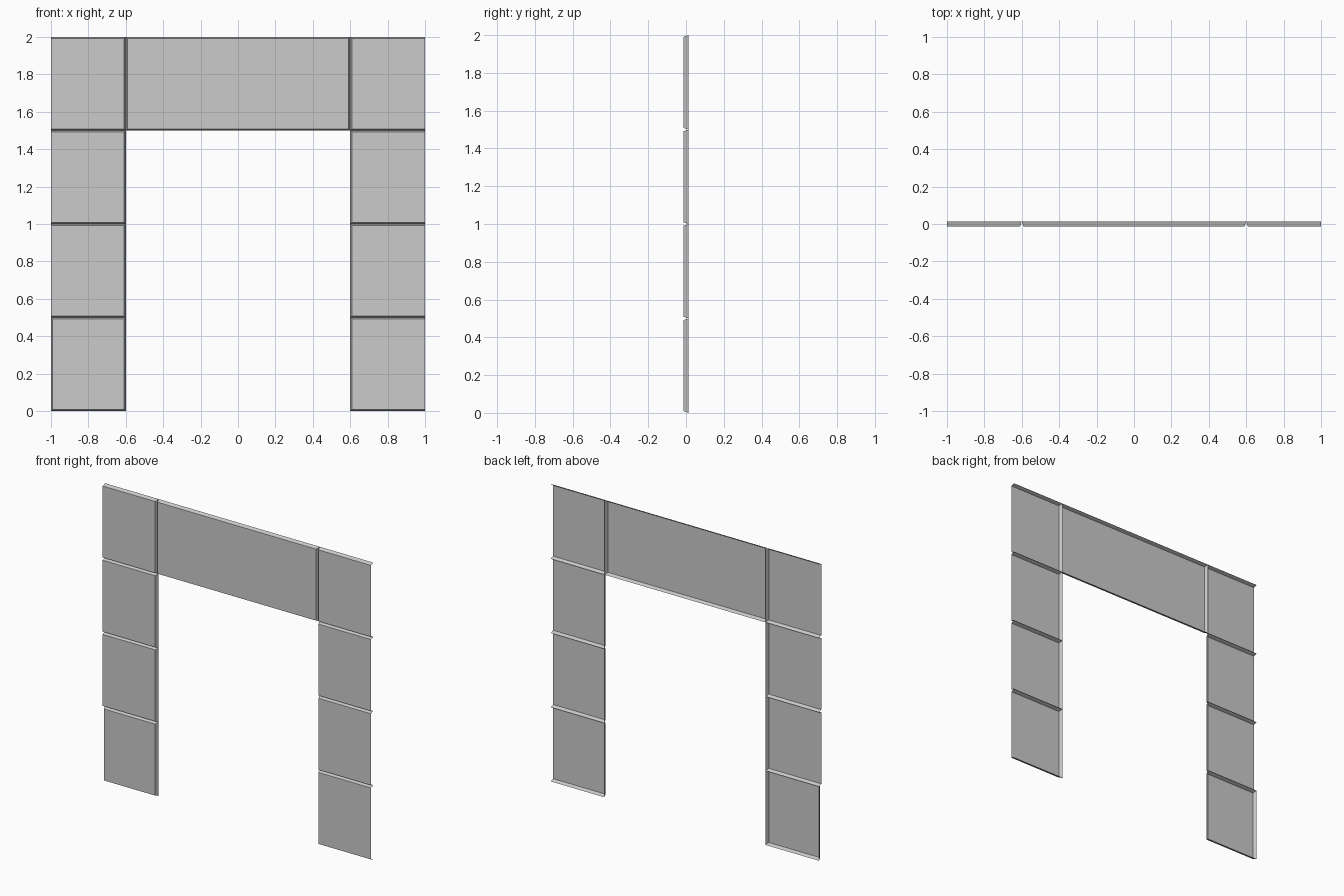
import bpy

if "Cube" in bpy.data.objects:
    bpy.data.objects.remove(bpy.data.objects["Cube"])

Y_FRONT, Y_BACK = -0.0125, 0.0125
INSET = 0.009


def panel(name, x0, x1, z0, z1, sides):
    """Open-backed sheet whose chosen edges (l, r, b, t) fold back at a slant."""
    inset = {s: INSET if s in sides else 0.0 for s in "lrbt"}
    a0, a1 = x0 + inset["l"], x1 - inset["r"]
    c0, c1 = z0 + inset["b"], z1 - inset["t"]
    verts = [(a0, Y_FRONT, c0), (a1, Y_FRONT, c0), (a1, Y_FRONT, c1), (a0, Y_FRONT, c1),
             (x0, Y_BACK, z0), (x1, Y_BACK, z0), (x1, Y_BACK, z1), (x0, Y_BACK, z1)]
    faces = [(0, 1, 2, 3)]
    for i, s in enumerate("brtl"):
        if s in sides:
            j = (i + 1) % 4
            faces.append((i, i + 4, j + 4, j))
    mesh = bpy.data.meshes.new(name)
    mesh.from_pydata(verts, [], faces)
    # drop corners that no folded edge uses
    used = {v for f in faces for v in f}
    if len(used) < 8:
        order = sorted(used)
        remap = {v: i for i, v in enumerate(order)}
        mesh.clear_geometry()
        mesh.from_pydata([verts[v] for v in order], [],
                         [tuple(remap[v] for v in f) for f in faces])
    mesh.update()
    bpy.context.collection.objects.link(bpy.data.objects.new(name, mesh))


# Stacked column panels: outer edges stay open, except the lowest left one
for i in range(4):
    z = i * 0.5
    panel(f"left_column_panel_{i + 1}", -1.0, -0.6, z, z + 0.5, "rbtl" if i == 0 else "rbt")
    panel(f"right_column_panel_{i + 1}", 0.6, 1.0, z, z + 0.5, "lbt")

# Lintel panel across the opening
panel("lintel_panel", -0.6, 0.6, 1.5, 2.0, "lrbt")
